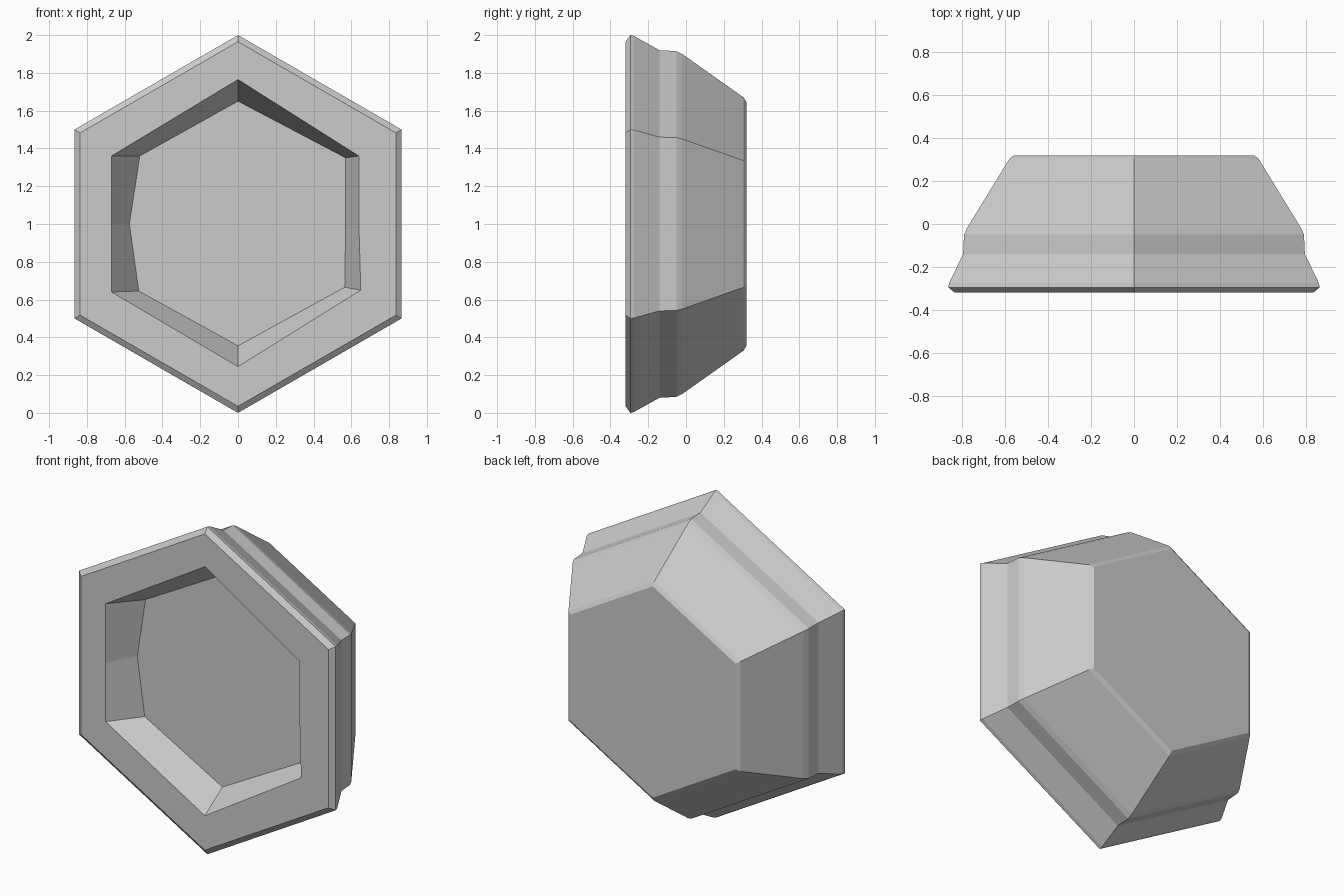
import bpy, bmesh, math

if "Cube" in bpy.data.objects:
    bpy.data.objects.remove(bpy.data.objects["Cube"])


def hexagon(r):
    # pointy-top hexagon with extra midpoints on its two upright sides
    w, h = r * math.sqrt(3) / 2, r / 2
    return [(0, r), (-w, h), (-w, 0), (-w, -h), (0, -r), (w, -h), (w, 0), (w, h)]


# Recess outlines: rim opening and slightly pinched floor
opening = [(0, .765), (-.67, .36), (-.67, 0), (-.67, -.36),
           (0, -.755), (.65, -.35), (.64, 0), (.64, .36)]
floor = [(0, .65), (-.52, .36), (-.575, 0), (-.525, -.355),
         (0, -.645), (.565, -.335), (.57, 0), (.57, .35)]

# Sections from recess floor, over the front rim, along the outside to the back
sections = [(-.15, floor), (-.32, opening), (-.32, hexagon(.965)),
            (-.295, hexagon(1.0)), (-.275, hexagon(.995)),
            (-.14, hexagon(.92)), (-.05, hexagon(.915)), (-.02, hexagon(.90)),
            (.305, hexagon(.67)), (.32, hexagon(.645))]

bm = bmesh.new()
rings = [[bm.verts.new((x, y, z + 1)) for x, z in pts] for y, pts in sections]
for a, b in zip(rings, rings[1:]):
    for i in range(8):
        j = (i + 1) % 8
        bm.faces.new((a[i], a[j], b[j], b[i]))
bm.faces.new(rings[0])
bm.faces.new(rings[-1])
bmesh.ops.recalc_face_normals(bm, faces=bm.faces)

mesh = bpy.data.meshes.new("hexagonal_dish")
bm.to_mesh(mesh)
bm.free()
dish = bpy.data.objects.new("hexagonal_dish", mesh)
bpy.context.collection.objects.link(dish)
